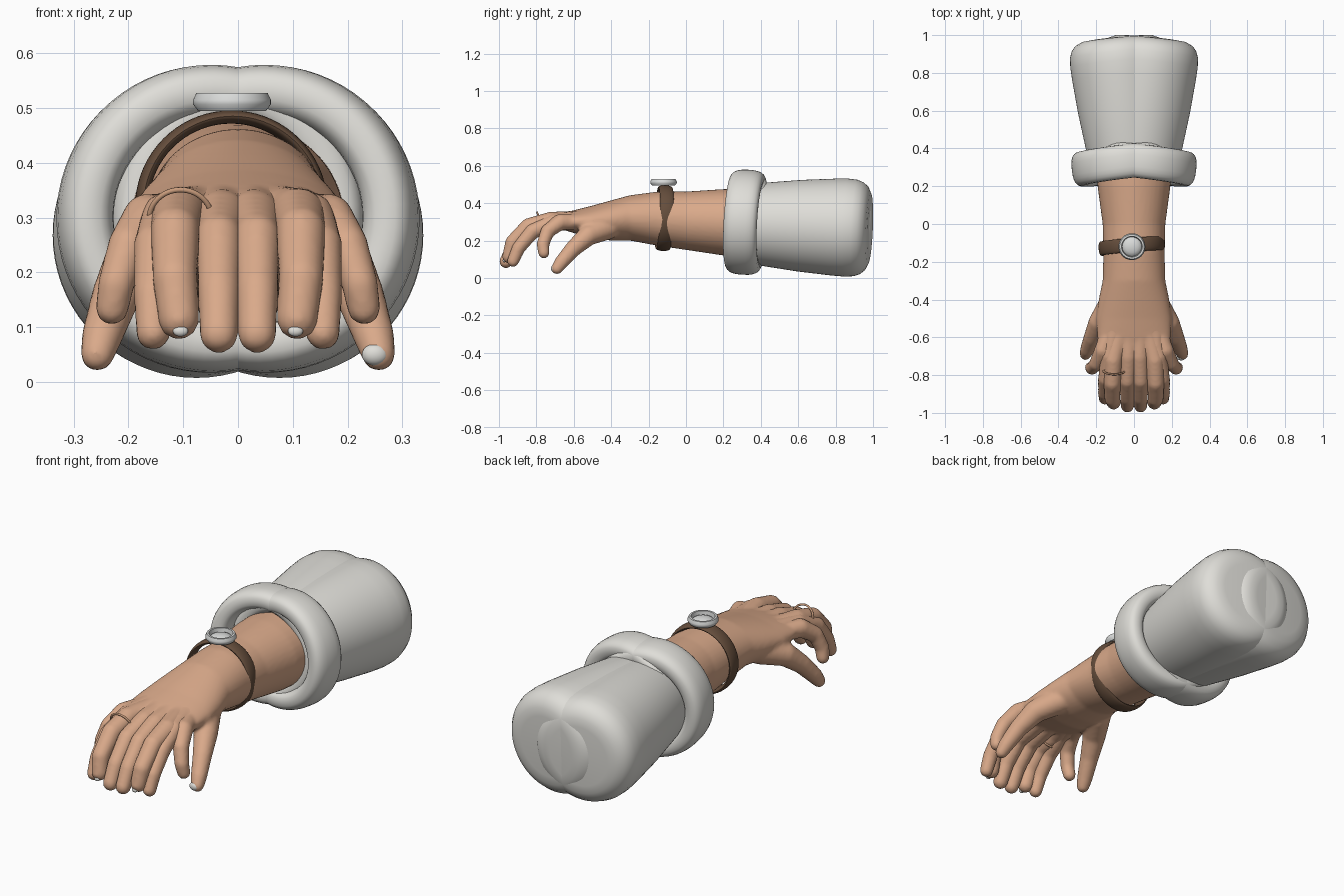
import bpy, bmesh, math
from mathutils import Matrix, Vector

cube = bpy.data.objects.get("Cube")
if cube:
    bpy.data.objects.remove(cube)


def material(name, rgb, rough=0.7):
    m = bpy.data.materials.new(name)
    m.use_nodes = True
    m.diffuse_color = (*rgb, 1)
    node = m.node_tree.nodes["Principled BSDF"]
    node.inputs["Base Color"].default_value = (*rgb, 1)
    node.inputs["Roughness"].default_value = rough
    return m


SKIN = material("skin", (0.70, 0.40, 0.255))
CLOTH = material("white cloth", (0.74, 0.73, 0.69))
LEATHER = material("brown leather", (0.13, 0.075, 0.045))
STEEL = material("pale steel", (0.70, 0.71, 0.70))
COPPER = material("copper", (0.58, 0.33, 0.20))


def finish(name, bm, mat, mirror=False):
    bmesh.ops.recalc_face_normals(bm, faces=bm.faces)
    mesh = bpy.data.meshes.new(name)
    bm.to_mesh(mesh)
    bm.free()
    mesh.materials.append(mat)
    ob = bpy.data.objects.new(name, mesh)
    bpy.context.collection.objects.link(ob)
    bpy.ops.object.select_all(action="DESELECT")
    ob.select_set(True)
    bpy.context.view_layer.objects.active = ob
    bpy.ops.object.shade_smooth_by_angle(angle=math.radians(40))
    if mirror:
        add_mirror(ob)
    return ob


def add_mirror(ob):
    mod = ob.modifiers.new("mirror", "MIRROR")
    mod.use_mirror_merge = False


def bridge(bm, a, b):
    n = len(a)
    for i in range(n):
        bm.faces.new((a[i], a[(i + 1) % n], b[(i + 1) % n], b[i]))


def lathe(name, profile, centre, axis, mat, closed=False, mirror=False, steps=72):
    """Spin (radius, height) points about an axis through centre."""
    bm = bmesh.new()
    place = Matrix.Translation(centre) @ Vector(axis).to_track_quat("Z", "Y").to_matrix().to_4x4()
    rings = []
    for r, h in profile:
        rings.append([bm.verts.new(place @ Vector((r * math.cos(a), r * math.sin(a), h)))
                      for a in (math.tau * i / steps for i in range(steps))])
    for a, b in zip(rings, rings[1:]):
        bridge(bm, a, b)
    if closed:
        bridge(bm, rings[-1], rings[0])
    bmesh.ops.remove_doubles(bm, verts=bm.verts, dist=0.00001)
    return finish(name, bm, mat, mirror)


def oval(radius, half_r, half_h, power=1.0, n=24):
    """Closed rounded cross-section for a band."""
    pts = []
    for i in range(n):
        c, s = math.cos(math.tau * i / n), math.sin(math.tau * i / n)
        pts.append((radius + half_r * math.copysign(abs(c) ** power, c),
                    half_h * math.copysign(abs(s) ** power, s)))
    return pts


def ball(bm, centre, size):
    m = Matrix.Translation(centre) @ Matrix.Diagonal((*size, 1))
    bmesh.ops.create_icosphere(bm, subdivisions=3, radius=1, matrix=m)


# Forearm and palm: ovals along y (y, half width, top, bottom)
ARM = [(0.5, 0.20, 0.48, 0.10), (0.2, 0.193, 0.475, 0.12), (0, 0.166, 0.462, 0.15),
       (-0.15, 0.162, 0.462, 0.172), (-0.3, 0.166, 0.442, 0.2), (-0.4, 0.187, 0.415, 0.2),
       (-0.5, 0.2, 0.387, 0.21), (-0.6, 0.195, 0.362, 0.24), (-0.68, 0.16, 0.34, 0.265)]
bm = bmesh.new()
rings = []
for y, w, top, bot in ARM:
    rings.append([bm.verts.new((w * math.cos(a), y, (top + bot) / 2 + (top - bot) / 2 * math.sin(a)))
                  for a in (math.tau * i / 40 for i in range(40))])
for a, b in zip(rings, rings[1:]):
    bridge(bm, a, b)
bm.faces.new(rings[0])
bm.faces.new(rings[-1])

# Fingers: chains of joints (x, y, z, radius)
FINGERS = {
    "thumb": [(0.12, -0.42, 0.27, 0.065), (0.185, -0.52, 0.23, 0.055), (0.222, -0.6, 0.16, 0.044),
              (0.248, -0.665, 0.085, 0.037), (0.257, -0.69, 0.05, 0.03)],
    "index": [(0.1, -0.55, 0.31, 0.05), (0.13, -0.7, 0.3, 0.046), (0.15, -0.82, 0.25, 0.04),
              (0.155, -0.895, 0.16, 0.035), (0.155, -0.925, 0.09, 0.031)],
    "middle": [(0.03, -0.55, 0.315, 0.05), (0.03, -0.7, 0.3, 0.05), (0.035, -0.83, 0.265, 0.042),
               (0.035, -0.92, 0.17, 0.038), (0.035, -0.963, 0.088, 0.035)],
    "ring": [(-0.07, -0.55, 0.31, 0.05), (-0.11, -0.72, 0.303, 0.051), (-0.115, -0.84, 0.275, 0.045),
             (-0.115, -0.925, 0.19, 0.041), (-0.108, -0.945, 0.115, 0.037)],
    "little": [(-0.12, -0.55, 0.3, 0.045), (-0.167, -0.67, 0.3, 0.043), (-0.2, -0.74, 0.25, 0.037),
               (-0.222, -0.765, 0.18, 0.033), (-0.23, -0.76, 0.135, 0.03)],
}
for chain in FINGERS.values():
    for a, b in zip(chain, chain[1:]):
        a, b = Vector(a), Vector(b)
        for i in range(9):
            x, y, z, r = a.lerp(b, i / 8)
            ball(bm, (x, y, z), (r + 0.001,) * 3)
hand = finish("arm_and_hand", bm, SKIN)
mod = hand.modifiers.new("blend", "REMESH")
mod.mode = "VOXEL"
mod.voxel_size = 0.009
mod.use_smooth_shade = True
mod = hand.modifiers.new("soften", "SMOOTH")
mod.iterations = 6
add_mirror(hand)

# Nails showing through the fingertips
bm = bmesh.new()
ball(bm, (-0.105, -0.972, 0.093), (0.014, 0.008, 0.01))
finish("finger_nails", bm, CLOTH, mirror=True)
bm = bmesh.new()
ball(bm, (0.25, -0.706, 0.05), (0.024, 0.016, 0.02))
finish("thumb_nail", bm, CLOTH)

# Sleeve: two overlapping tapered tubes with rounded, closed ends
TILT = Vector((0.1, 1, -0.04))
lathe("sleeve", [(0.2, 0), (0.222, 0.12), (0.245, 0.32), (0.259, 0.5), (0.262, 0.57), (0.258, 0.62),
                 (0.246, 0.652), (0.225, 0.677), (0.19, 0.694), (0.15, 0.698), (0, 0.699)],
      (0.02, 0.29, 0.292), TILT, CLOTH, mirror=True)

# Thick rolled cuff
lathe("cuff", oval(0.231, 0.05, 0.09, 0.75), (0.05, 0.318, 0.298), (0.12, 1, -0.055),
      CLOTH, closed=True, mirror=True)

# Watch: strap, case and domed face
lathe("watch_strap", oval(0.164, 0.012, 0.037), (-0.012, -0.117, 0.32), (-0.085, 1, -0.04),
      LEATHER, closed=True)
WATCH = (-0.011, -0.12, 0.495)
lathe("watch_case", [(0, 0), (0.062, 0), (0.071, 0.012), (0.071, 0.02), (0.065, 0.033),
                     (0.055, 0.033), (0.051, 0.008), (0, 0.008)], WATCH, (0, 0, 1), STEEL)
lathe("watch_face", [(0.052, 0.009), (0.045, 0.018), (0.032, 0.024), (0.016, 0.028), (0, 0.029)],
      WATCH, (0, 0, 1), STEEL)

# Finger ring
lathe("finger_ring", oval(0.057, 0.005, 0.005, n=10), (-0.105, -0.775, 0.298), (0, -1, -0.4),
      COPPER, closed=True)
